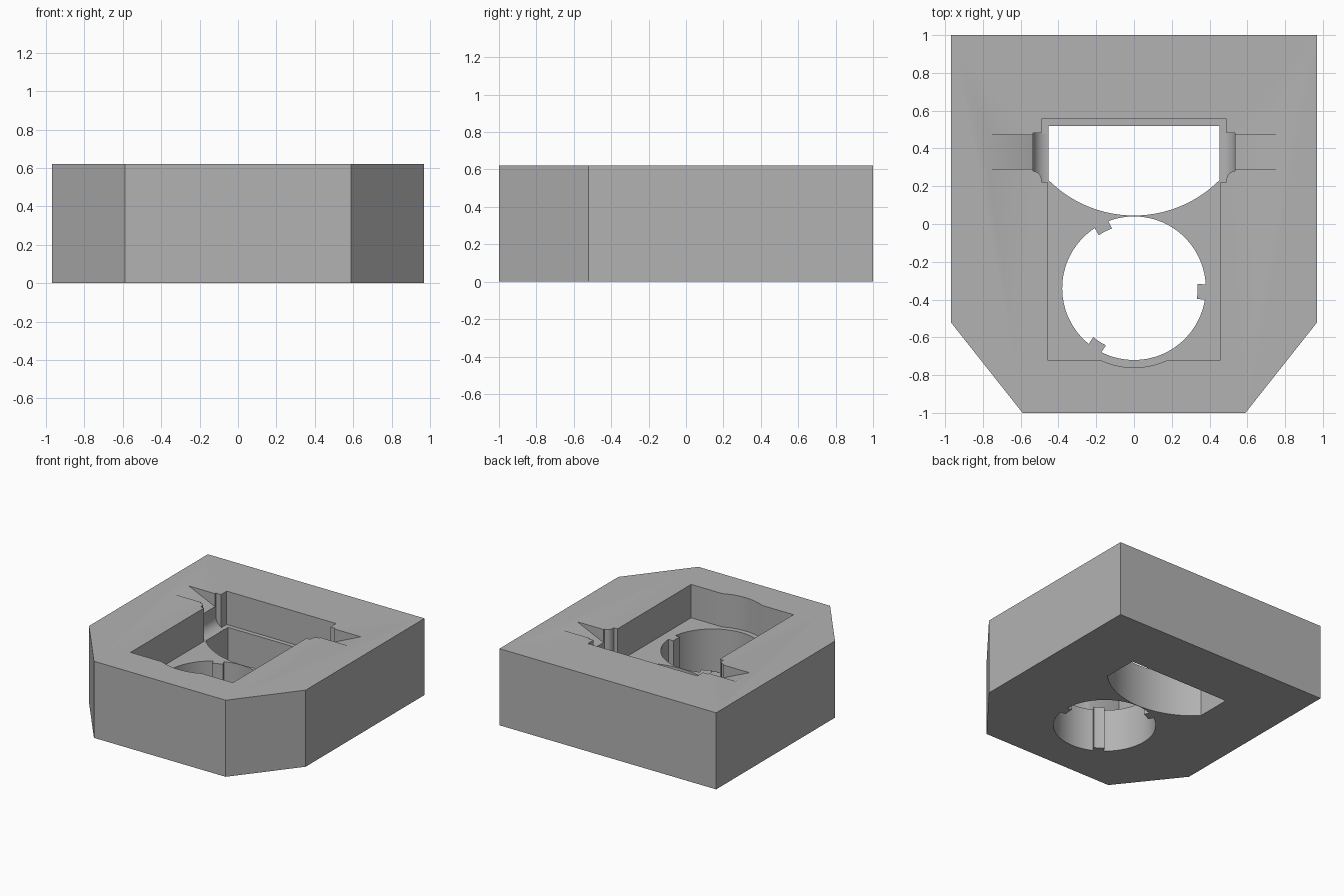
import bpy, math
from mathutils import Vector

if "Cube" in bpy.data.objects:
    bpy.data.objects.remove(bpy.data.objects["Cube"], do_unlink=True)

HEIGHT, FLOOR, OVER = 0.62, 0.35, 0.8
HOLE_Y, HOLE_R = -0.34, 0.38

grey = bpy.data.materials.new("plain_grey")
grey.use_nodes = True
grey.diffuse_color = (0.45, 0.45, 0.45, 1)
grey.node_tree.nodes["Principled BSDF"].inputs["Base Color"].default_value = (0.45, 0.45, 0.45, 1)


def prism(name, outline, low, high, along_y=False):
    """Extrude an outline in xy along z, or an outline in xz along y."""
    def place(p, h):
        return Vector((p[0], h, p[1])) if along_y else Vector((p[0], p[1], h))
    n = len(outline)
    verts = [place(p, h) for h in (low, high) for p in outline]
    faces = [tuple(range(n)), tuple(range(n, 2 * n))]
    faces += [(i, (i + 1) % n, n + (i + 1) % n, n + i) for i in range(n)]
    mesh = bpy.data.meshes.new(name)
    mesh.from_pydata(verts, [], faces)
    obj = bpy.data.objects.new(name, mesh)
    bpy.context.collection.objects.link(obj)
    bpy.context.view_layer.objects.active = obj
    bpy.ops.object.select_all(action='DESELECT')
    obj.select_set(True)
    bpy.ops.object.mode_set(mode='EDIT')
    bpy.ops.mesh.select_all(action='SELECT')
    bpy.ops.mesh.normals_make_consistent(inside=False)
    bpy.ops.object.mode_set(mode='OBJECT')
    return obj


def combine(target, tool, operation='DIFFERENCE'):
    mod = target.modifiers.new("cut", 'BOOLEAN')
    mod.object, mod.operation, mod.solver = tool, operation, 'EXACT'
    bpy.context.view_layer.objects.active = target
    bpy.ops.object.modifier_apply(modifier=mod.name)
    bpy.data.objects.remove(tool, do_unlink=True)


def arc(cx, cy, r, start, end, steps):
    angles = [math.radians(start + (end - start) * i / steps) for i in range(steps + 1)]
    return [(cx + r * math.cos(a), cy + r * math.sin(a)) for a in angles]


def box(x0, x1, y0, y1):
    return [(x0, y0), (x1, y0), (x1, y1), (x0, y1)]


# Outer block with two chamfered front corners
block = prism("block", [(-0.59, -1), (0.59, -1), (0.97, -0.52), (0.97, 1),
                        (-0.97, 1), (-0.97, -0.52)], 0, HEIGHT)
block.data.materials.append(grey)

# Rectangular pocket with a rounded bulge in its front wall
combine(block, prism("pocket", box(-0.458, 0.458, -0.72, 0.555), FLOOR, OVER))
combine(block, prism("bulge", arc(0, HOLE_Y, 0.42, 205, 335, 40), FLOOR, OVER))
combine(block, prism("pocket_back", box(-0.49, 0.49, 0.48, 0.555), FLOOR, OVER))

# Side grooves with a curved floor, and the ramps leading into them
for side in (-1, 1):
    def mirror(points):
        return [(side * x, y) for x, y in points]
    profile = arc(0.455, FLOOR + 0.08, 0.08, -90, 0, 12) + [(0.535, OVER), (0.4, OVER), (0.4, FLOOR)]
    groove = prism("groove", mirror(profile), 0.1, 0.6, along_y=True)
    plan = [(0.42, 0.222), (0.49, 0.222)] + arc(0.535, 0.235, 0.045, 180, 90, 8)
    plan += [(0.56, 0.28), (0.56, 0.482), (0.42, 0.482)]
    combine(groove, prism("groove_plan", mirror(plan), 0.1, 1), 'INTERSECT')
    combine(block, groove)
    ramp = [(0.77, HEIGHT), (0.77, OVER), (0.5, OVER), (0.5, HEIGHT - 0.121)]
    combine(block, prism("ramp", mirror(ramp), 0.29, 0.47, along_y=True))

# Through hole with a straight back and a curved front
half, centre_y, radius = 0.453, 0.685, 0.64
spread = math.degrees(math.asin(half / radius))
window = arc(0, centre_y, radius, 270 - spread, 270 + spread, 40) + [(half, 0.52), (-half, 0.52)]
combine(block, prism("window", window, -0.2, OVER))

# Round through hole, leaving three small keys standing inward
outline = []
key = math.degrees(0.04 / HOLE_R)
for middle in (-3, 117, 237):
    inner = math.degrees(0.04 / 0.337)
    outline += arc(0, HOLE_Y, 0.337, middle - inner, middle + inner, 4)
    outline += arc(0, HOLE_Y, HOLE_R, middle + key, middle + 120 - key, 32)
combine(block, prism("round_hole", outline, -0.2, OVER))

# Crisp edges, smooth curved walls
bpy.ops.object.select_all(action='DESELECT')
block.select_set(True)
bpy.context.view_layer.objects.active = block
bpy.ops.object.shade_smooth_by_angle(angle=math.radians(25))
